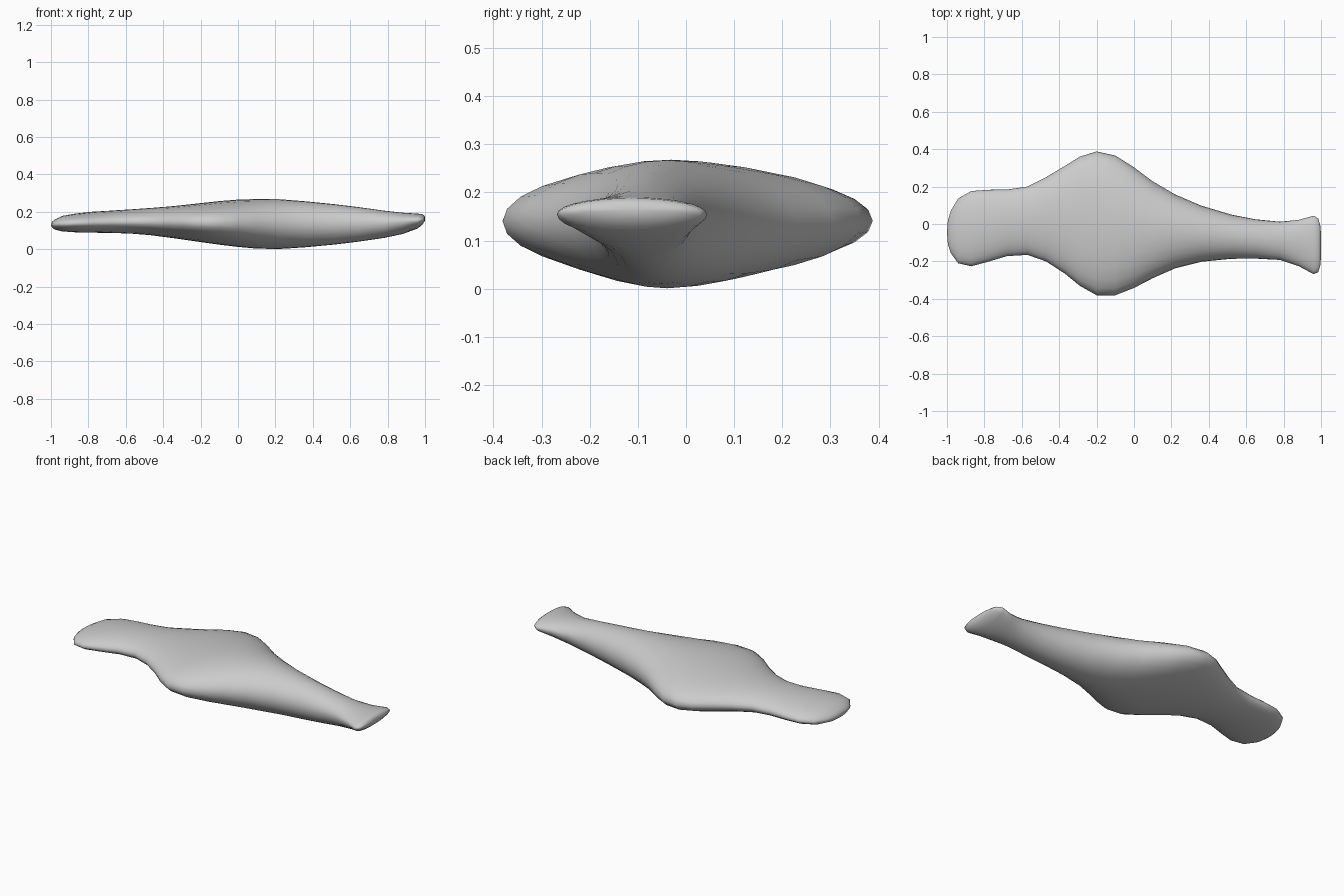
import bpy, bmesh, math

# Cross-sections along the body: x, y low, y high, z low, z high, z of widest line
STATIONS = [
    (-0.995, -0.11, 0.02, .116, .146, .131),
    (-0.98, -0.155, 0.07, .105, .158, .132),
    (-0.94, -0.21, 0.137, .095, .178, .134),
    (-0.87, -0.226, 0.176, .090, .190, .138),
    (-0.78, -0.202, 0.183, .088, .200, .140),
    (-0.68, -0.172, 0.184, .087, .206, .143),
    (-0.57, -0.165, 0.20, .083, .213, .145),
    (-0.47, -0.20, 0.25, .075, .220, .145),
    (-0.37, -0.265, .31, .062, .228, .144),
    (-0.29, -0.33, .36, .051, .236, .143),
    (-0.20, -0.381, .388, .038, .246, .141),
    (-0.10, -0.381, .366, .024, .257, .140),
    (0.00, -.342, .303, .012, .265, .139),
    (0.10, -.29, .228, .003, .268, .138),
    (0.22, -.237, .158, .001, .267, .136),
    (0.36, -.202, .098, .010, .256, .134),
    (0.52, -.186, .050, .025, .240, .134),
    (0.65, -.185, .025, .041, .224, .136),
    (0.78, -.192, .012, .060, .206, .141),
    (0.88, -.225, .022, .081, .195, .148),
    (0.96, -.268, .044, .110, .190, .155),
    (0.985, -.258, .030, .130, .188, .158),
    (0.998, -.215, -.015, .148, .178, .163),
]
SIDES = 28


def ring(bm, x, y0, y1, z0, z1, zm):
    """Oval section with separate upper and lower heights."""
    verts = []
    for i in range(SIDES):
        a = 2 * math.pi * i / SIDES
        c, s = math.cos(a), math.sin(a)
        h = (z1 - zm) if s > 0 else (zm - z0)
        verts.append(bm.verts.new((x, (y0 + y1) / 2 + (y1 - y0) / 2 * c, zm + h * s)))
    return verts


# Body lofted through the sections
bm = bmesh.new()
rings = [ring(bm, *s) for s in STATIONS]
for a, b in zip(rings, rings[1:]):
    for i in range(SIDES):
        j = (i + 1) % SIDES
        bm.faces.new((a[i], a[j], b[j], b[i]))

# Softly domed ends
for r, x in ((rings[0], -1.0), (rings[-1], 1.0)):
    n = len(r)
    tip = bm.verts.new((x, sum(v.co.y for v in r) / n, sum(v.co.z for v in r) / n))
    for i in range(n):
        bm.faces.new((r[i], r[(i + 1) % n], tip))
bmesh.ops.recalc_face_normals(bm, faces=bm.faces)
for f in bm.faces:
    f.smooth = True
mesh = bpy.data.meshes.new("body")
bm.to_mesh(mesh)
bm.free()
body = bpy.data.objects.new("body", mesh)
bpy.context.collection.objects.link(body)
